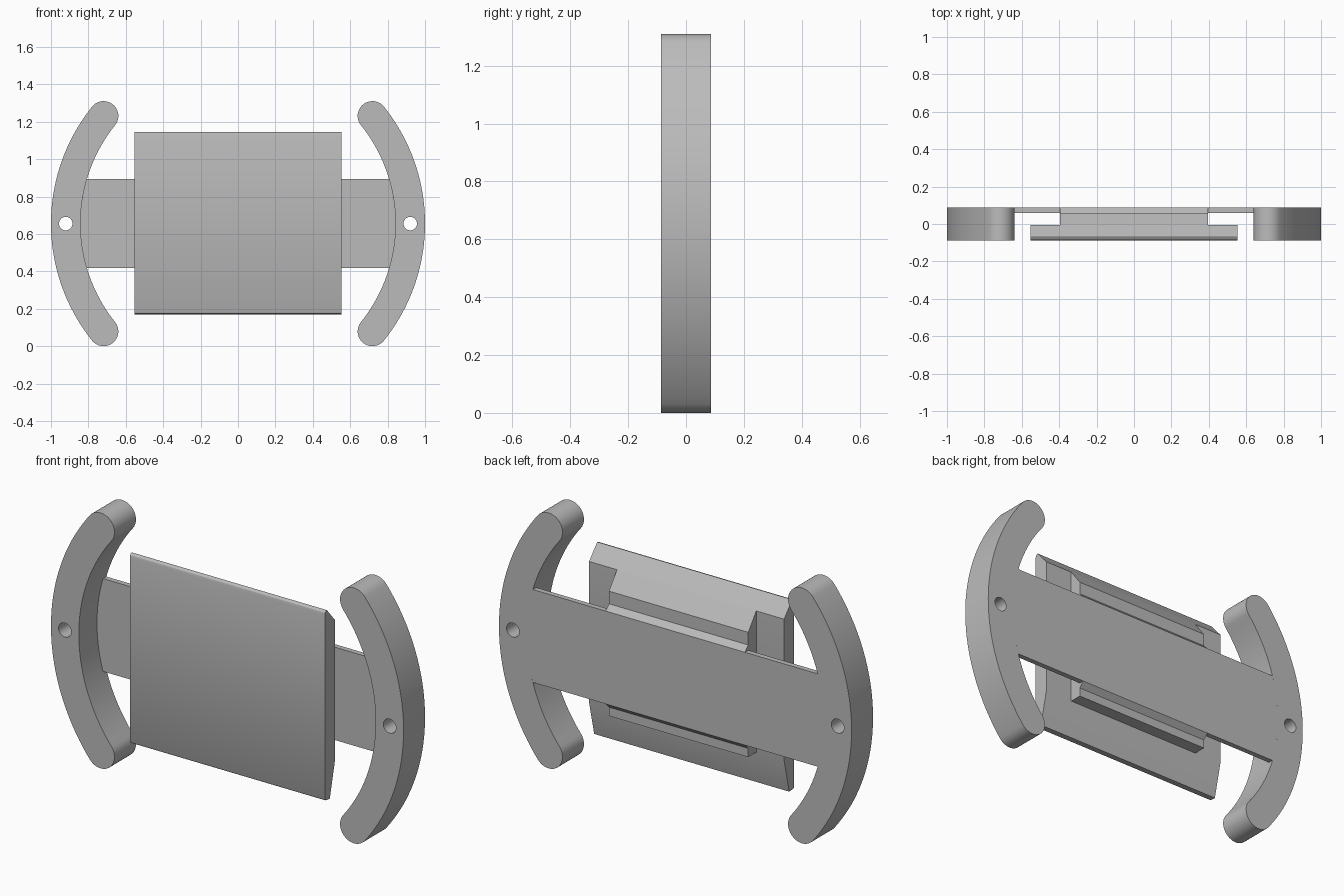
import bpy, bmesh
from math import radians, cos, sin, asin, pi

cube = bpy.data.objects.get("Cube")
if cube:
    bpy.data.objects.remove(cube, do_unlink=True)

MID_Z, DEPTH = 0.655, 0.087
R_OUT, R_IN = 1.0, 0.842
R_MID, R_CAP = (R_OUT + R_IN) / 2, (R_OUT - R_IN) / 2

grey = bpy.data.materials.new("plain_grey")
grey.use_nodes = True
COLOUR = (0.5, 0.5, 0.5, 1)
grey.diffuse_color = COLOUR
grey.node_tree.nodes["Principled BSDF"].inputs["Base Color"].default_value = COLOUR


def finish(obj):
    """Select, colour and shade one part."""
    bpy.ops.object.select_all(action="DESELECT")
    obj.select_set(True)
    bpy.context.view_layer.objects.active = obj
    if obj.type == "CURVE":
        bpy.ops.object.convert(target="MESH")
        obj = bpy.context.object
    obj.data.materials.clear()
    obj.data.materials.append(grey)
    bpy.ops.object.shade_smooth_by_angle(angle=radians(30))


def prism(name, points, offset):
    """Extrude a closed 3D outline by an offset vector."""
    bm = bmesh.new()
    face = bm.faces.new([bm.verts.new(p) for p in points])
    side = bmesh.ops.extrude_face_region(bm, geom=[face])["geom"]
    bmesh.ops.translate(bm, vec=offset, verts=[v for v in side if isinstance(v, bmesh.types.BMVert)])
    bmesh.ops.recalc_face_normals(bm, faces=bm.faces)
    mesh = bpy.data.meshes.new(name)
    bm.to_mesh(mesh)
    bm.free()
    obj = bpy.data.objects.new(name, mesh)
    bpy.context.collection.objects.link(obj)
    finish(obj)


def x_prism(name, profile, half):
    prism(name, [(-half, y, z) for y, z in profile], (2 * half, 0, 0))


def arc(cx, cz, r, a0, a1, n):
    return [(cx + r * cos(a0 + (a1 - a0) * i / n), cz + r * sin(a0 + (a1 - a0) * i / n))
            for i in range(n + 1)]


def curved_handle(name, side):
    """Round-ended arc with a screw hole, as a filled and extruded curve."""
    a = asin(0.576 / R_MID)
    x, z = R_MID * cos(a), R_MID * sin(a)
    outline = arc(0, 0, R_OUT, -a, a, 40)
    outline += arc(x, z, R_CAP, a, a + pi, 20)[1:]
    outline += arc(0, 0, R_IN, a, -a, 40)[1:]
    outline += arc(x, -z, R_CAP, pi - a, 2 * pi - a, 20)[1:-1]
    hole = arc(R_MID, 0, 0.036, 0, 2 * pi, 32)[:-1]
    curve = bpy.data.curves.new(name, "CURVE")
    curve.dimensions, curve.fill_mode, curve.extrude = "2D", "BOTH", DEPTH
    for loop in (outline, hole):
        spline = curve.splines.new("POLY")
        spline.points.add(len(loop) - 1)
        for point, (px, pz) in zip(spline.points, loop):
            point.co = (side * px, pz, 0, 1)
        spline.use_cyclic_u = True
    obj = bpy.data.objects.new(name, curve)
    obj.location.z = MID_Z
    obj.rotation_euler.x = pi / 2
    bpy.context.collection.objects.link(obj)
    finish(obj)


curved_handle("left_handle", 1)
curved_handle("right_handle", -1)

# Back bar, its ends following the inner curve of the handles
b = asin(0.238 / R_IN)
ends = arc(0, MID_Z, R_IN, -b, b, 16) + arc(0, MID_Z, R_IN, pi - b, pi + b, 16)
prism("back_bar", [(x, 0.06, z) for x, z in ends], (0, DEPTH - 0.06, 0))

# Front plate with rounded front edges and sloping back edges
x_prism("front_plate", [
    (-0.087, 1.125), (-0.084, 1.137), (-0.078, 1.143), (-0.07, 1.145),
    (-0.005, 1.07), (-0.005, 0.345), (-0.046, 0.17), (-0.07, 0.171),
    (-0.083, 0.175), (-0.087, 0.183)], 0.553)

# Middle block joining plate and bar, chamfered against the bar
x_prism("middle_block", [
    (-0.005, 1.07), (0.06, 0.985), (0.06, 0.92), (DEPTH, 0.893),
    (DEPTH, 0.417), (0.06, 0.39), (0.06, 0.345), (-0.005, 0.345)], 0.395)
